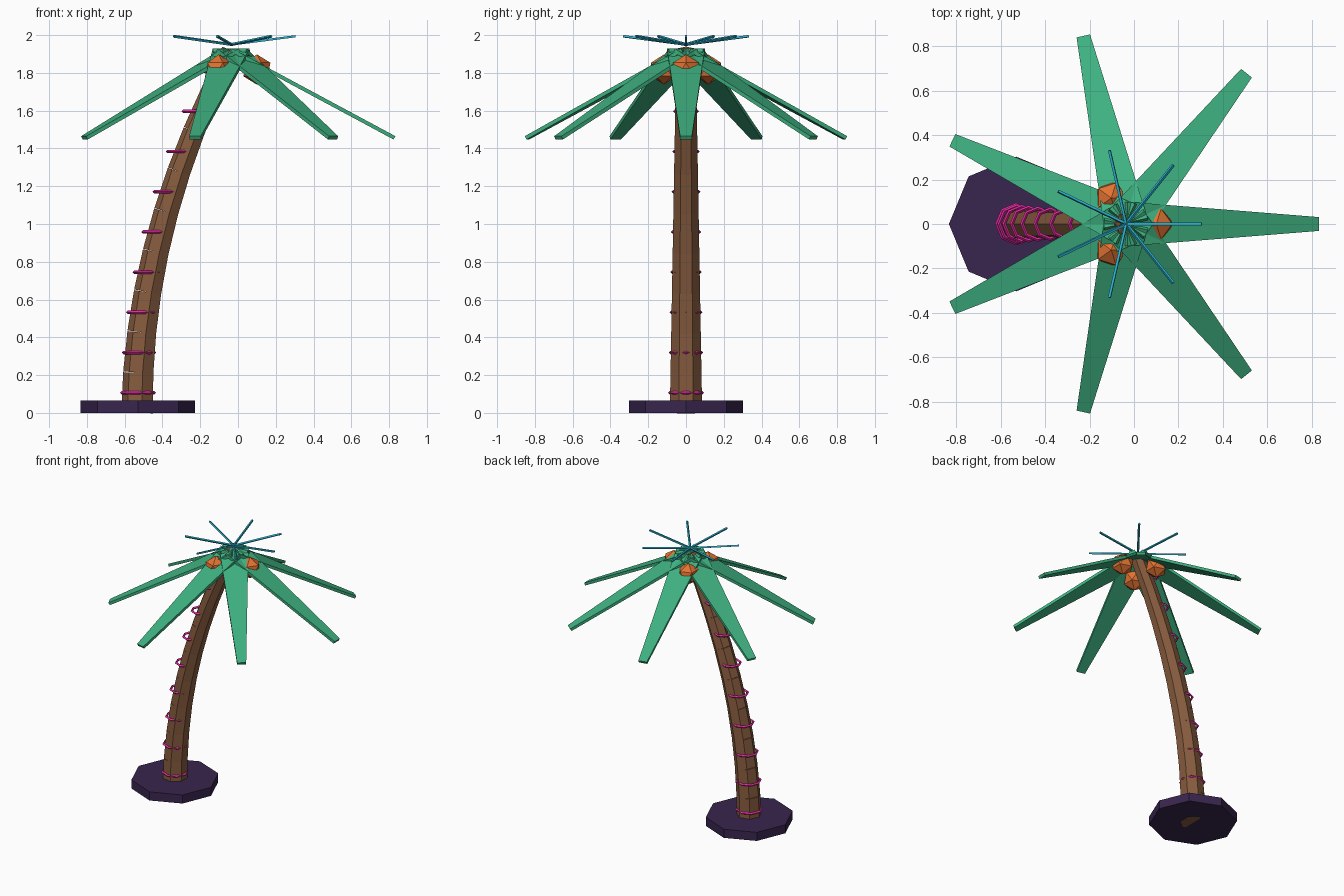
import bpy, bmesh, math
from mathutils import Vector, Matrix

if "Cube" in bpy.data.objects:
    bpy.data.objects.remove(bpy.data.objects["Cube"])


def mat(name, rgb):
    m = bpy.data.materials.new(name)
    lin = [(c / 255 / 12.92 if c < 11 else ((c / 255 + 0.055) / 1.055) ** 2.4) for c in rgb]
    m.diffuse_color = (*lin, 1)
    m.use_nodes = True
    m.node_tree.nodes["Principled BSDF"].inputs["Base Color"].default_value = m.diffuse_color
    return m


PURPLE = mat("dark purple", (56, 37, 78))
BROWN = mat("bark brown", (134, 91, 62))
PINK = mat("hot pink", (232, 42, 165))
GREEN = mat("leaf green", (62, 176, 128))
ORANGE = mat("coconut orange", (226, 115, 50))
CYAN = mat("bright cyan", (42, 178, 208))


def finish(name, bm, material):
    bmesh.ops.recalc_face_normals(bm, faces=bm.faces)
    me = bpy.data.meshes.new(name)
    bm.to_mesh(me)
    bm.free()
    me.materials.append(material)
    ob = bpy.data.objects.new(name, me)
    bpy.context.collection.objects.link(ob)


def tube(name, a, b, r1, r2, sides, material, turn=0.0):
    """Tapered prism from point a to point b."""
    a, b = Vector(a), Vector(b)
    d = b - a
    tilt = Vector((0, 0, 1)).rotation_difference(d).to_matrix().to_4x4()
    m = Matrix.Translation((a + b) / 2) @ tilt @ Matrix.Rotation(turn, 4, 'Z')
    bm = bmesh.new()
    rings = []
    for r, z in ((r1, -d.length / 2), (r2, d.length / 2)):
        rings.append([bm.verts.new(m @ Vector((r * math.cos(k * math.tau / sides),
                                               r * math.sin(k * math.tau / sides), z)))
                      for k in range(sides)])
    for k in range(sides):
        j = (k + 1) % sides
        bm.faces.new((rings[0][k], rings[0][j], rings[1][j], rings[1][k]))
    bm.faces.new(rings[0])
    bm.faces.new(rings[1])
    finish(name, bm, material)


def torus(name, centre, major, minor, segs, sides, material):
    bpy.ops.mesh.primitive_torus_add(major_segments=segs, minor_segments=sides, major_radius=major,
                                     minor_radius=minor, location=centre)
    ob = bpy.context.object
    ob.name = name
    ob.data.materials.append(material)


# Base slab
tube("base", (-0.53, 0, 0), (-0.53, 0, 0.065), 0.303, 0.303, 8, PURPLE)

# Curved trunk of straight pieces, each with a glowing ring
N, HEIGHT = 9, 1.916


def path(t):
    return Vector((-0.53 + 0.495 * t * t, 0, HEIGHT * t))


def radius(t):
    return 0.088 - 0.035 * t


for i in range(N):
    t, u = i / N, (i + 1) / N
    tube(f"trunk_piece_{i + 1}", path(t), path(u), radius(t), radius(u), 7, BROWN, math.pi)
    torus(f"trunk_ring_{i + 1}", (path(t).x, 0, HEIGHT * (t + 0.5 / N)),
          radius(t) * 0.98, 0.009, 8, 4, PINK)

# Crown: drooping tapered leaves and thin rays above them
CX, COUNT = -0.035, 7
for i in range(COUNT):
    ang = i * math.tau / COUNT
    m = (Matrix.Translation((CX, 0, 1.92)) @ Matrix.Rotation(ang, 4, 'Z')
         @ Matrix.Rotation(math.atan2(0.462, 0.86), 4, 'Y'))
    bm = bmesh.new()
    bmesh.ops.create_cube(bm, size=1)
    for v in bm.verts:
        outer = v.co.x > 0
        v.co = m @ Vector((0.98 if outer else 0,
                           v.co.y * (0.062 if outer else 0.2), v.co.z * 0.02))
    finish(f"leaf_{i + 1}", bm, GREEN)
    c, s = math.cos(ang), math.sin(ang)
    tube(f"ray_{i + 1}", (CX, 0, 1.95), (CX + 0.34 * c, 0.34 * s, 1.994),
         0.008, 0.008, 4, CYAN, math.pi / 4)

# Coconuts under the leaves
for i in range(3):
    ang = i * math.tau / 3
    bpy.ops.mesh.primitive_ico_sphere_add(
        subdivisions=1, radius=0.08,
        location=(CX + 0.135 * math.cos(ang), 0.135 * math.sin(ang), 1.818))
    ob = bpy.context.object
    ob.name = f"coconut_{i + 1}"
    ob.data.materials.append(ORANGE)
